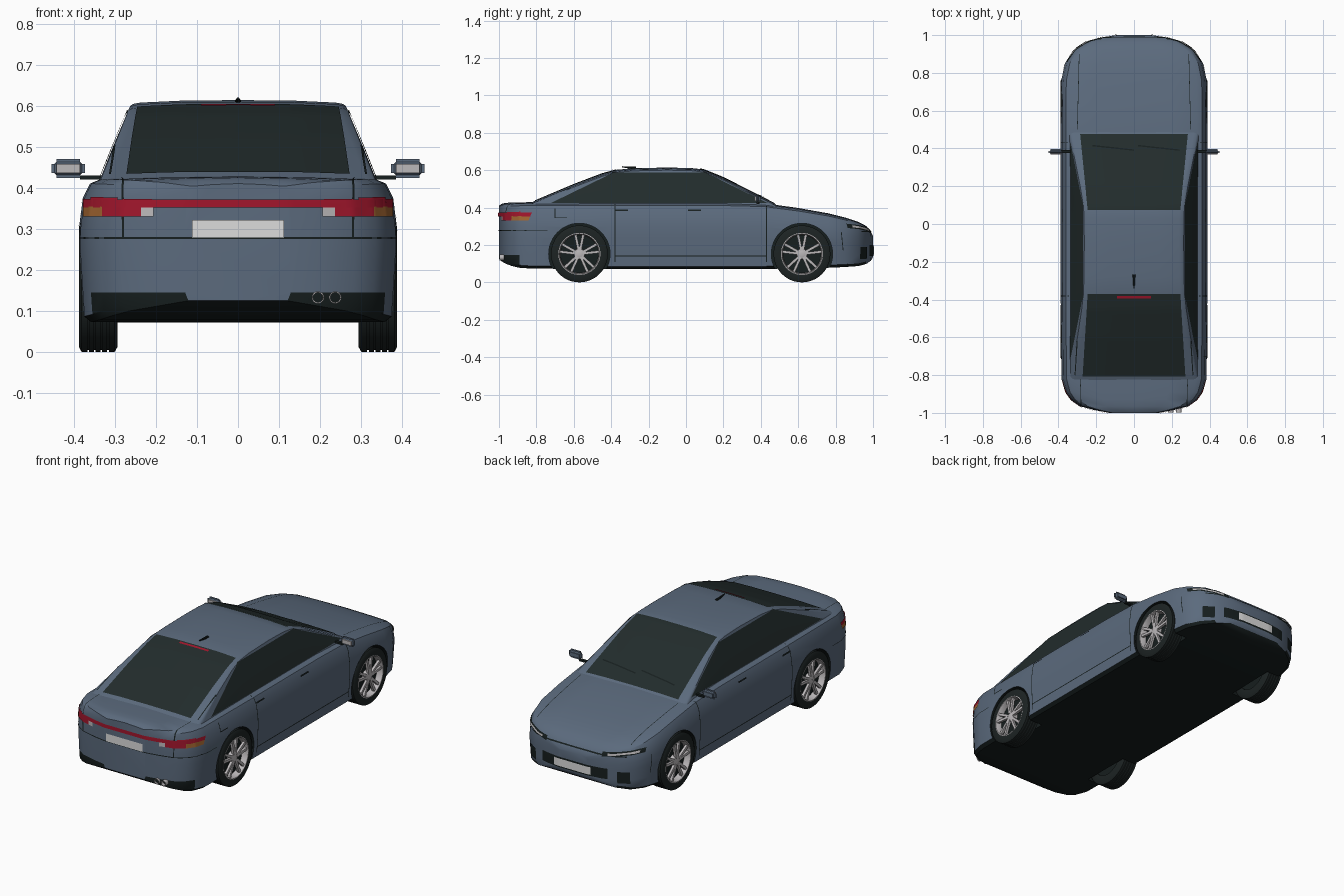
import bpy, bmesh, math
from mathutils import Vector, Matrix
from mathutils.bvhtree import BVHTree

cube = bpy.data.objects.get("Cube")
if cube:
    bpy.data.objects.remove(cube, do_unlink=True)


def material(name, r, g, b):
    m = bpy.data.materials.new(name)
    m.use_nodes = True
    m.diffuse_color = (r, g, b, 1)
    bsdf = m.node_tree.nodes["Principled BSDF"]
    bsdf.inputs["Base Color"].default_value = (r, g, b, 1)
    bsdf.inputs["Roughness"].default_value = 0.5
    return m


PAINT = material("slate_blue_paint", .105, .145, .205)
BLACK = material("black_trim", .008, .013, .013)
GLASS = material("dark_glass", .016, .025, .025)
RED = material("red_lamp", .36, .008, .025)
AMBER = material("amber_lamp", .36, .13, .03)
PLATE = material("pale_plate", .72, .72, .72)
SILVER = material("silver_metal", .5, .48, .49)
RUBBER = material("tyre_rubber", .012, .017, .017)


def finish(name, bm, *mats, angle=35):
    bmesh.ops.recalc_face_normals(bm, faces=bm.faces[:])
    me = bpy.data.meshes.new(name)
    bm.to_mesh(me)
    bm.free()
    for m in mats:
        me.materials.append(m)
    me.shade_smooth()
    me.set_sharp_from_angle(angle=math.radians(angle))
    ob = bpy.data.objects.new(name, me)
    bpy.context.collection.objects.link(ob)
    return ob


def loft(stations, section):
    """Closed skin through mirrored half sections placed along y."""
    bm = bmesh.new()
    rings = []
    for st in stations:
        half = section(*st)
        pts = half + [(-x, z) for x, z in half[-2:0:-1]]
        rings.append([bm.verts.new((x, st[0], z)) for x, z in pts])
    n = len(rings[0])
    for a, b in zip(rings, rings[1:]):
        for i in range(n):
            bm.faces.new((a[i], a[(i + 1) % n], b[(i + 1) % n], b[i]))
    bm.faces.new(rings[0])
    bm.faces.new(rings[-1])
    bmesh.ops.recalc_face_normals(bm, faces=bm.faces[:])
    return bm


def lathe(bm, profile, seg=40):
    """Spin (x, radius) points about the x axis."""
    rings = [[bm.verts.new((x, r * math.cos(i * math.tau / seg), r * math.sin(i * math.tau / seg)))
              for i in range(seg)] for x, r in profile]
    for a, b in zip(rings, rings[1:]):
        for i in range(seg):
            bm.faces.new((a[i], a[(i + 1) % seg], b[(i + 1) % seg], b[i]))


def box(bm, centre, size, rot=Matrix()):
    bmesh.ops.create_cube(bm, size=1, matrix=rot @ Matrix.Translation(centre) @ Matrix.Diagonal((*size, 1)))


# Lower body: y, half width, bottom, top
def body_section(y, w, zb, zt):
    lo = max(.145, zb + .02)
    rows = [(0, zb), (.93 * w, zb), (.975 * w, zb + .014), (.985 * w, lo)]
    for fx, f in ((1, .34), (1, .55), (.975, .82), (.93, .945), (.86, .985), (.5, 1), (0, 1.01)):
        rows.append((fx * w, lo + f * (zt - lo)))
    return rows


body_bm = loft([
    (-1, .13, .125, .408), (-.985, .21, .112, .417), (-.965, .285, .1, .422), (-.93, .335, .087, .424),
    (-.89, .364, .078, .425), (-.82, .384, .073, .426), (-.4, .388, .072, .426), (.2, .388, .072, .426),
    (.42, .388, .072, .42), (.6, .388, .074, .395), (.76, .385, .078, .367), (.85, .366, .082, .345),
    (.92, .322, .087, .322), (.963, .255, .098, .3), (.988, .17, .115, .272), (1, .09, .135, .245)], body_section)
body_tree = BVHTree.FromBMesh(body_bm)
body = finish("lower_body", body_bm, PAINT, BLACK)

# Wheel arches cut out of the body
AXLES = (-.57, .62)
bm = bmesh.new()
for s in (-1, 1):
    for y in AXLES:
        bmesh.ops.create_cone(bm, cap_ends=True, segments=48, radius1=.164, radius2=.164, depth=.22,
                              matrix=Matrix.Translation((s * .39, y, .152)) @ Matrix.Rotation(math.pi / 2, 4, 'Y'))
for f in bm.faces:
    f.material_index = 1
cutter = finish("arch_cutter", bm, PAINT, BLACK)
cutter.hide_render = True
mod = body.modifiers.new("arches", 'BOOLEAN')
mod.operation, mod.solver, mod.object = 'DIFFERENCE', 'EXACT', cutter
bpy.context.view_layer.objects.active = body
bpy.ops.object.modifier_apply(modifier="arches")
bpy.data.objects.remove(cutter, do_unlink=True)
for f in body.data.polygons:
    y, z = f.center.y, f.center.z
    if z < .09 or f.normal.z < -.8 or (z < .145 and y < -.88) or (z < .11 and y > .8):
        f.material_index = 1
body.data.set_sharp_from_angle(angle=math.radians(35))


# Cabin with sloping pillars
def cabin_section(y, zc):
    def width(z):
        return .335 - (z - .42) * .4
    ze = zc - .014
    mid = (ze + .39) / 2
    w = width(ze)
    return [(0, .38), (width(.38), .38), (width(mid) + .002, mid), (w, ze),
            (w - .008, ze + .005), (w - .025, ze + .008), (.5 * w, zc - .001), (0, zc)]


cabin_bm = loft([(-.86, .412), (-.82, .43), (-.6, .523), (-.45, .58), (-.37, .602), (-.28, .61), (-.1, .614),
                 (.03, .611), (.09, .604), (.2, .56), (.35, .484), (.46, .428), (.49, .41)], cabin_section)
cabin_tree = BVHTree.FromBMesh(cabin_bm)
finish("cabin_shell", cabin_bm, PAINT)


def decal(name, mat, quad, axis, side, tree=body_tree, lift=.003, n=16, m=4):
    """Thin skin over a surface: a 2D quad projected along an axis."""
    k = "xyz".index(axis)
    a, b, c, d = (Vector(p) for p in quad)
    ray = Vector((0, 0, 0))
    ray[k] = -side
    bm = bmesh.new()
    grid = {}
    for i in range(n + 1):
        for j in range(m + 1):
            u, v = i / n, j / m
            p = a.lerp(b, u).lerp(d.lerp(c, u), v)
            co = list(p)
            co.insert(k, side * 3)
            hit, nor, _, _ = tree.ray_cast(Vector(co), ray)
            if hit:
                if nor.dot(ray) > 0:
                    nor = -nor
                grid[i, j] = bm.verts.new(hit + nor * lift)
    for i in range(n):
        for j in range(m):
            ks = ((i, j), (i + 1, j), (i + 1, j + 1), (i, j + 1))
            if all(q in grid for q in ks):
                f = bm.faces.new([grid[q] for q in ks])
                f.normal_update()
                if f.normal.dot(ray) > 0:
                    f.normal_flip()
    me = bpy.data.meshes.new(name)
    bm.to_mesh(me)
    bm.free()
    me.materials.append(mat)
    me.shade_smooth()
    bpy.context.collection.objects.link(bpy.data.objects.new(name, me))


def rect(x0, x1, z0, z1):
    return [(x0, z0), (x1, z0), (x1, z1), (x0, z1)]


def seam(name, p, q, axis, side, tree=body_tree, width=.005, lift=.002):
    p, q = Vector(p), Vector(q)
    t = (q - p).normalized().orthogonal() * width / 2
    decal(name, BLACK, [p - t, q - t, q + t, p + t], axis, side, tree, lift, 24, 1)


# Glass
decal("front_windscreen", GLASS, [(-.285, .475), (.285, .475), (.245, .075), (-.245, .075)], 'z', 1, cabin_tree, n=24, m=24)
decal("rear_window", GLASS, [(-.272, -.805), (.272, -.805), (.245, -.37), (-.245, -.37)], 'z', 1, cabin_tree, n=24, m=24)
for s, tag in ((1, "left"), (-1, "right")):
    decal(tag + "_side_window", GLASS, [(-.72, .424), (.435, .424), (.1, .587), (-.385, .587)], 'x', s, cabin_tree, n=40, m=12)
    seam(tag + "_pillar_groove", (s * .312, -.8), (s * .3, -.62), 'z', 1, cabin_tree)
    # Door, bonnet, boot and bumper gaps
    for y, z in ((-.38, .11), (.43, .11)):
        seam(tag + "_door_gap", (y, z), (y, .418), 'x', s)
    seam(tag + "_door_sill_gap", (-.38, .142), (.43, .142), 'x', s)
    seam(tag + "_front_bumper_gap", (.84, .17), (.83, .27), 'x', s, width=.004)
    seam(tag + "_rear_bumper_gap", (-.95, .278), (-.74, .278), 'x', s, width=.003)
    seam(tag + "_bonnet_gap", (s * .3, .5), (s * .29, .9), 'z', 1, width=.003)
    seam(tag + "_boot_side_gap", (s * .28, .279), (s * .28, .418), 'y', -1)
    seam(tag + "_boot_top_gap", (s * .28, -.95), (s * .285, -.8), 'z', 1, width=.003)
    for y in (-.345, .045):
        seam(tag + "_door_handle", (y - .035, .383), (y + .035, .383), 'x', s, width=.007, lift=.006)
    # Tail lamps
    for name, mat, x0, x1 in (("reverse_lamp", SILVER, .205, .235), ("tail_lamp", RED, .235, .335), ("turn_lamp", AMBER, .335, .374)):
        decal(f"{tag}_{name}", mat, rect(s * x0, s * x1, .33, .354), 'y', -1, lift=.004)
    decal(tag + "_side_tail_lamp", RED, rect(-.955, -.885, .354, .376), 'x', s, lift=.004)
    decal(tag + "_side_turn_lamp", AMBER, rect(-.935, -.885, .33, .354), 'x', s, lift=.004)
    # Headlamps and bumper inlets
    decal(tag + "_headlamp", BLACK, [(s * .17, .262), (s * .352, .29), (s * .352, .312), (s * .17, .284)], 'y', 1, lift=.004, n=24)
    decal(tag + "_headlamp_lens", SILVER, [(s * .2, .272), (s * .335, .293), (s * .335, .302), (s * .2, .281)], 'y', 1, lift=.006)
    decal(tag + "_bumper_inlet", BLACK, rect(s * .25, s * .305, .125, .19), 'y', 1, lift=.004)
decal("tail_lamp_bar", RED, [(-.374, .352), (.374, .352), (.374, .372), (-.374, .372)], 'y', -1, lift=.0045, n=60)
seam("rear_bumper_gap", (-.375, .278), (.375, .278), 'y', -1)
seam("boot_edge_gap", (-.28, -.812), (.28, -.812), 'z', 1)
seam("bonnet_front_gap", (-.29, .272), (.29, .272), 'y', 1, width=.006)
seam("fuel_flap_side", (-.7, .345), (-.7, .395), 'x', 1)
seam("fuel_flap_base", (-.7, .345), (-.635, .345), 'x', 1)
decal("front_grille", BLACK, rect(-.2, .2, .142, .2), 'y', 1, lift=.003, n=40)
decal("front_plate", PLATE, rect(-.112, .112, .15, .192), 'y', 1, lift=.006, n=24)
decal("rear_plate", PLATE, rect(-.112, .112, .279, .322), 'y', -1, lift=.004)
decal("high_brake_lamp", RED, rect(-.09, .09, -.392, -.38), 'z', 1, cabin_tree, lift=.006)
for x in (-.22, .02):
    seam("wiper", (x, .412), (x + .22, .388), 'z', 1, cabin_tree, .007, .007)

# Roof aerial: small swept fin
bm = bmesh.new()
bmesh.ops.create_cone(bm, cap_ends=True, segments=10, radius1=.008, radius2=.003, depth=.075,
                      matrix=Matrix.Translation((0, -.305, .614)) @ Matrix.Rotation(math.radians(84), 4, 'X'))
finish("roof_aerial", bm, BLACK)

# Twin exhaust tips
for x in (.195, .237):
    bm = bmesh.new()
    lathe(bm, [(.06, .015), (0, .015), (0, .012), (.05, .012), (.05, .001)], 20)
    tip = finish("exhaust_tip", bm, SILVER)
    tip.rotation_euler.z = math.pi / 2
    tip.location = (x, -.998, .133)

# Door mirrors
for s, tag in ((1, "left"), (-1, "right")):
    bm = bmesh.new()
    box(bm, (s * .414, .382, .447), (.082, .03, .046))
    bmesh.ops.bevel(bm, geom=bm.edges[:], offset=.012, segments=3, affect='EDGES')
    for f in bm.faces:
        f.material_index = 1 if f.calc_center_median().y < .372 else 0
    finish(tag + "_mirror", bm, PAINT, SILVER)
    bm = bmesh.new()
    box(bm, (s * .355, .385, .425), (.06, .016, .01))
    finish(tag + "_mirror_arm", bm, BLACK)

# Wheels: grooved tyre, rim with five paired spokes, dark brake disc
bm = bmesh.new()
tread = [(-.047, .11), (-.047, .14), (-.04, .152)]
for g in (-.024, -.008, .008, .024):
    tread += [(g - .002, .152), (g - .002, .147), (g + .002, .147), (g + .002, .152)]
lathe(bm, tread + [(.04, .152), (.047, .14), (.046, .11), (.036, .104), (-.047, .104), (-.047, .11)], 48)
tyre = finish("tyre", bm, RUBBER)
bm = bmesh.new()
lathe(bm, [(.01, .102), (.04, .104), (.047, .108), (.046, .113), (.03, .113)], 48)
lathe(bm, [(.01, .03), (.036, .028), (.04, .02), (.04, .001)], 24)
for i in range(5):
    for off in (-.2, .2):
        turn = Matrix.Rotation(i * math.tau / 5 + off, 4, 'X')
        box(bm, (.034, 0, .062), (.014, .014, .088), turn)
rim = finish("rim", bm, SILVER)
bm = bmesh.new()
lathe(bm, [(-.04, .001), (-.04, .105), (.012, .105), (.012, .001)], 32)
disc = finish("brake_disc", bm, BLACK)
for part in (tyre, rim, disc):
    name = part.name
    for s, side in ((1, "left"), (-1, "right")):
        for y, end in zip(AXLES, ("rear", "front")):
            ob = bpy.data.objects.new(f"{end}_{side}_{name}", part.data)
            bpy.context.collection.objects.link(ob)
            ob.location = (s * .341, y, .152)
            ob.rotation_euler.z = 0 if s > 0 else math.pi
    bpy.data.objects.remove(part, do_unlink=True)
